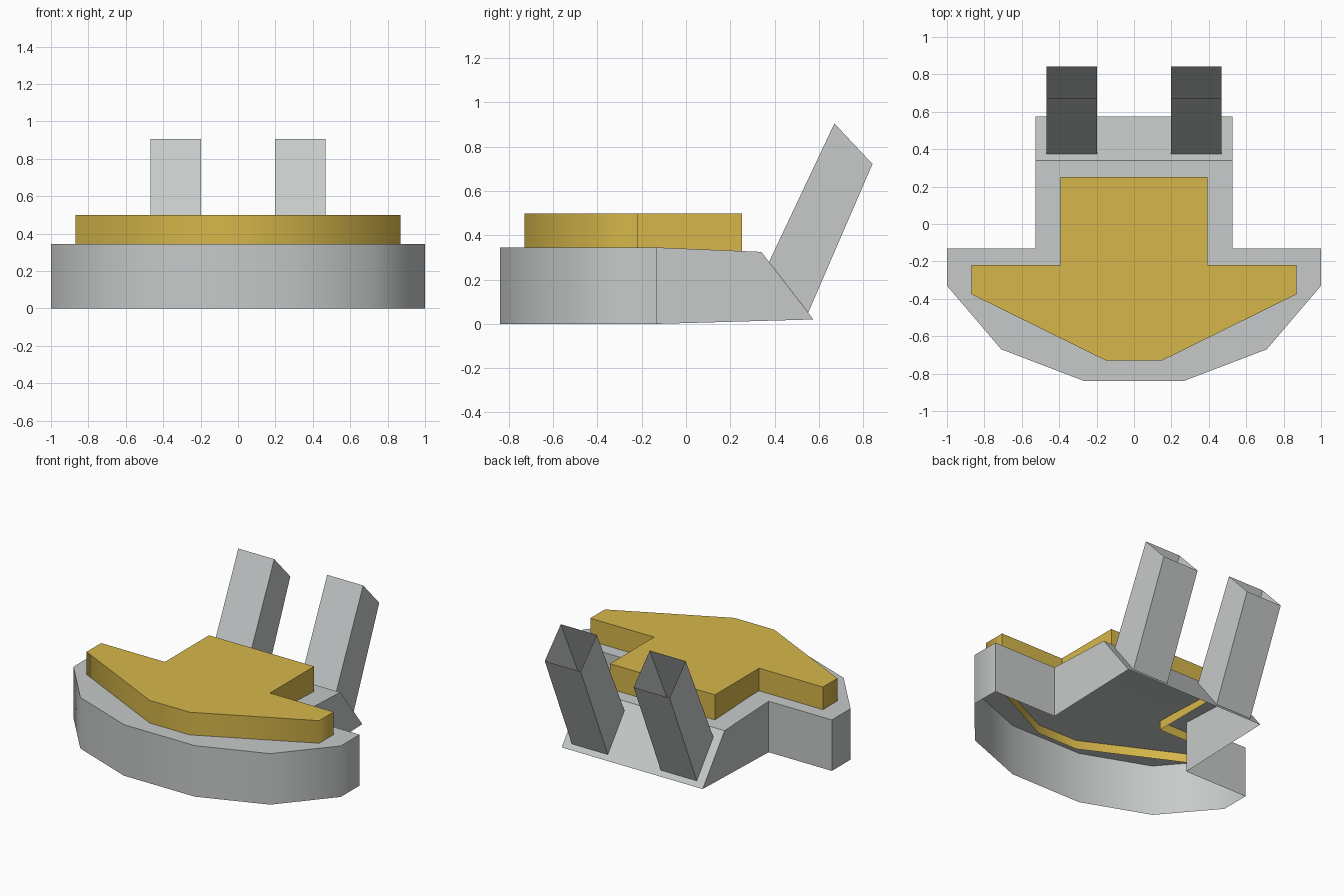
import bpy, bmesh, math

if "Cube" in bpy.data.objects:
    bpy.data.objects.remove(bpy.data.objects["Cube"])


def material(name, rgb):
    m = bpy.data.materials.new(name)
    m.diffuse_color = (*rgb, 1.0)
    m.use_nodes = True
    m.node_tree.nodes["Principled BSDF"].inputs["Base Color"].default_value = m.diffuse_color
    return m


grey = material("light_grey", (0.565, 0.59, 0.584))
gold = material("gold", (0.67, 0.47, 0.069))


def shell(name, lower, upper, caps, mat, smooth_angle=None):
    """Walls between two loops, plus caps given as indices into the upper loop."""
    bm = bmesh.new()
    lo = [bm.verts.new(p) for p in lower]
    up = [bm.verts.new(p) for p in upper]
    n = len(lo)
    for i in range(n):
        j = (i + 1) % n
        bm.faces.new((lo[i], lo[j], up[j], up[i]))
    for cap in caps:
        bm.faces.new([up[i] for i in cap])
    me = bpy.data.meshes.new(name)
    bm.to_mesh(me)
    bm.free()
    me.materials.append(mat)
    ob = bpy.data.objects.new(name, me)
    bpy.context.collection.objects.link(ob)
    if smooth_angle:
        bpy.ops.object.select_all(action='DESELECT')
        ob.select_set(True)
        bpy.context.view_layer.objects.active = ob
        bpy.ops.object.shade_smooth_by_angle(angle=math.radians(smooth_angle))
    return ob


def mirrored(half):
    """Counter-clockwise closed outline from its right half (front to back)."""
    return half + [(-p[0], *p[1:]) for p in reversed(half)]


# Base: hollow from below, with a sloped tail that rises slightly underneath
front = [(0.265, -0.84), (0.71, -0.67), (1.0, -0.33), (1.0, -0.13), (0.527, -0.13)]
base_low = mirrored([(x, y, 0.0) for x, y in front] + [(0.527, 0.575, 0.02)])
base_top = mirrored([(x, y, 0.345) for x, y in front] + [(0.527, 0.34, 0.325)])
shell("base", base_low, base_top,
      [(0, 1, 2, 3, 4, 7, 8, 9, 10, 11), (4, 5, 6, 7)], grey, 45)

# Raised panel: open below, sunk a little through the base top
panel = mirrored([(0.15, -0.73), (0.87, -0.375), (0.87, -0.22),
                  (0.393, -0.22), (0.393, 0.252)])
shell("top_panel", [(x, y, 0.285) for x, y in panel],
      [(x, y, 0.498) for x, y in panel], [range(len(panel))], gold, 70)

# Two leaning open-ended tubes on the tail slope
def tube_loop(near, far):
    return [(0.198, *near), (0.467, *near), (0.467, *far), (0.198, *far)]


tubes = shell("rear_tubes", tube_loop((0.375, 0.28), (0.552, 0.051)),
              tube_loop((0.67, 0.905), (0.842, 0.722)), [], grey)
mod = tubes.modifiers.new("mirror", 'MIRROR')
mod.use_axis = (True, False, False)
